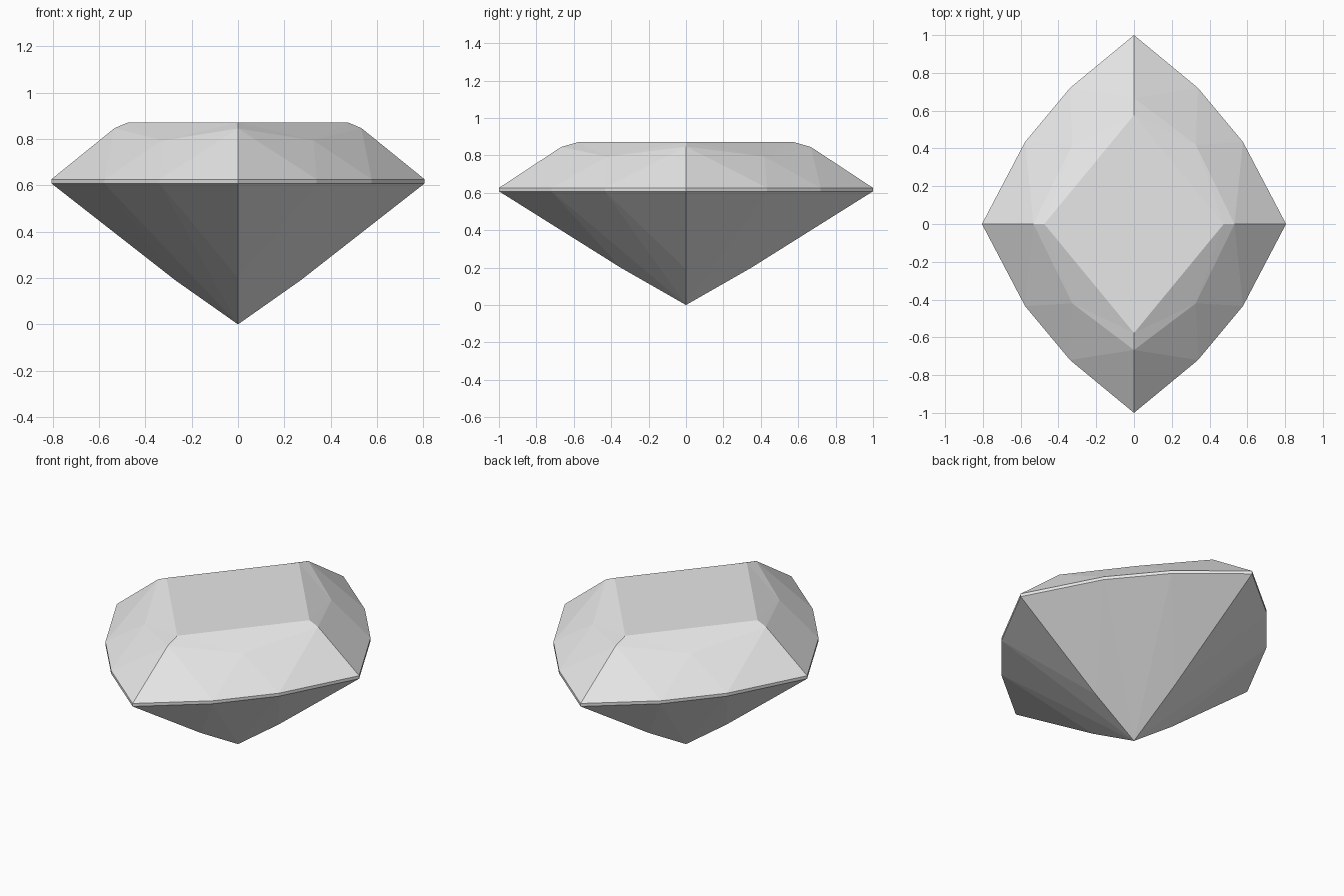
import bpy
import bmesh

default = bpy.data.objects.get("Cube")
if default:
    bpy.data.objects.remove(default, do_unlink=True)

# Single pale grey stone colour
stone = bpy.data.materials.new("pale_grey_stone")
stone.use_nodes = True
colour = (0.8, 0.8, 0.8, 1.0)
stone.diffuse_color = colour
stone.node_tree.nodes["Principled BSDF"].inputs["Base Color"].default_value = colour

# One quarter of the cut, from the side corner to the end corner
SIDE, END = (0.805, 0), (0, 1.0)
SIDE_MID, END_MID = (0.577, 0.434), (0.339, 0.72)
GIRDLE_TOP, GIRDLE_LOW, TABLE = 0.626, 0.608, 0.871


def build_quarter(bm, sx, sy):
    def facet(*points):
        verts = [bm.verts.new((x * sx, y * sy, z)) for x, y, z in points]
        if sx * sy < 0:
            verts.reverse()
        bm.faces.new(verts)

    rim = (SIDE, SIDE_MID, END_MID, END)
    side, side_mid, end_mid, end = [(x, y, GIRDLE_TOP) for x, y in rim]
    low = [(x, y, GIRDLE_LOW) for x, y in rim]
    table_side, table_end = (0.475, 0, TABLE), (0, 0.577, TABLE)
    star_side, star_end = (0.532, 0, 0.847), (0, 0.667, 0.845)
    star_mid = (0.327, 0.42, 0.793)

    # Flat table and upper facets
    facet((0, 0, TABLE), table_side, table_end)
    facet(table_side, star_side, star_mid)
    facet(table_side, star_mid, table_end)
    facet(table_end, star_mid, star_end)
    facet(star_side, side, side_mid)
    facet(star_side, side_mid, star_mid)
    facet(star_mid, side_mid, end_mid)
    facet(star_mid, end_mid, star_end)
    facet(star_end, end_mid, end)

    # Thin girdle band
    top = (side, side_mid, end_mid, end)
    for i in range(3):
        facet(low[i], low[i + 1], top[i + 1], top[i])

    # Lower facets fan out from the point
    point = (0, 0, 0)
    keel_side, keel_end = (0.27, 0, 0.19), (0, 0.35, 0.2)
    facet(low[0], keel_side, low[1])
    facet(keel_side, point, low[1])
    facet(low[1], point, low[2])
    facet(low[2], point, keel_end)
    facet(low[2], keel_end, low[3])


# Mirror the quarter into a closed stone
bm = bmesh.new()
for sx in (1, -1):
    for sy in (1, -1):
        build_quarter(bm, sx, sy)
bmesh.ops.remove_doubles(bm, verts=bm.verts, dist=0.0005)
bmesh.ops.dissolve_limit(bm, angle_limit=0.002, verts=bm.verts, edges=bm.edges)
bmesh.ops.recalc_face_normals(bm, faces=bm.faces)

mesh = bpy.data.meshes.new("cut_gemstone")
bm.to_mesh(mesh)
bm.free()
mesh.materials.append(stone)
gem = bpy.data.objects.new("cut_gemstone", mesh)
bpy.context.collection.objects.link(gem)
